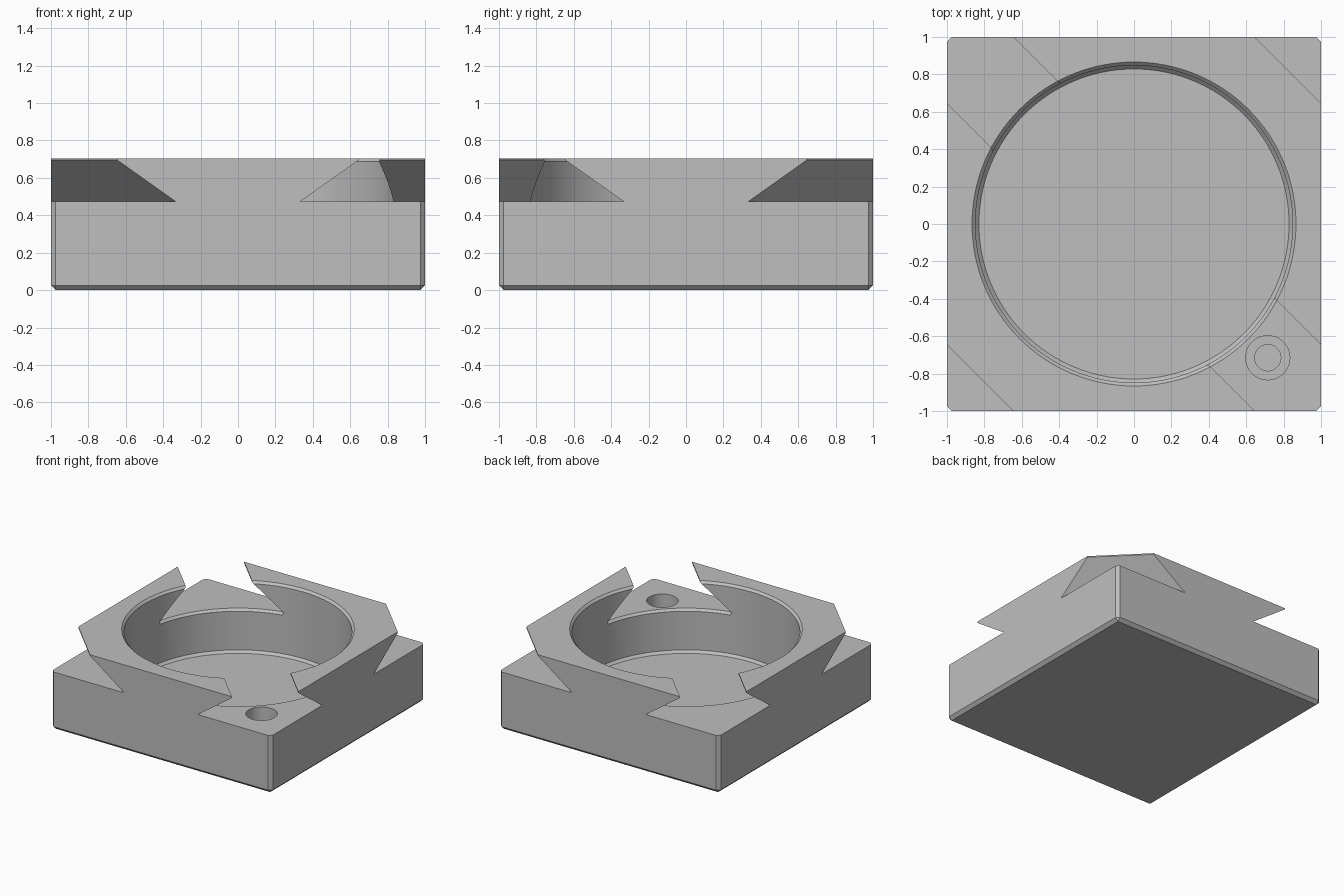
import bpy, bmesh, math
from mathutils import Vector

if "Cube" in bpy.data.objects:
    bpy.data.objects.remove(bpy.data.objects["Cube"], do_unlink=True)

HEIGHT, FLOOR, LIP = 0.705, 0.475, 0.695
CHAMFER = 0.025

grey = bpy.data.materials.new("light grey")
grey.use_nodes = True
grey.diffuse_color = (0.52, 0.52, 0.52, 1)
grey.node_tree.nodes["Principled BSDF"].inputs["Base Color"].default_value = grey.diffuse_color


def to_object(name, bm):
    bmesh.ops.recalc_face_normals(bm, faces=bm.faces)
    mesh = bpy.data.meshes.new(name)
    bm.to_mesh(mesh)
    bm.free()
    mesh.materials.append(grey)
    obj = bpy.data.objects.new(name, mesh)
    bpy.context.scene.collection.objects.link(obj)
    return obj


def diagonal_prism(name, profile):
    """Extrude a (x + y, z) profile along the diagonal."""
    bm = bmesh.new()
    length = 3
    face = bm.faces.new([bm.verts.new(((s - length) / 2, (s + length) / 2, z)) for s, z in profile])
    new = bmesh.ops.extrude_face_region(bm, geom=[face])["geom"]
    verts = [v for v in new if isinstance(v, bmesh.types.BMVert)]
    bmesh.ops.translate(bm, verts=verts, vec=(length, -length, 0))
    return to_object(name, bm)


def lathe(name, profile, centre=(0, 0), steps=128):
    """Revolve a (radius, z) profile that starts and ends off the axis, and cap it."""
    bm = bmesh.new()
    rings = []
    for r, z in profile:
        rings.append([bm.verts.new((centre[0] + r * math.cos(math.tau * i / steps),
                                    centre[1] + r * math.sin(math.tau * i / steps), z))
                      for i in range(steps)])
    for low, high in zip(rings, rings[1:]):
        for i in range(steps):
            j = (i + 1) % steps
            bm.faces.new((low[i], low[j], high[j], high[i]))
    bm.faces.new(rings[0])
    bm.faces.new(rings[-1])
    return to_object(name, bm)


def combine(obj, cutter, operation="DIFFERENCE"):
    mod = obj.modifiers.new(cutter.name, "BOOLEAN")
    mod.operation = operation
    mod.solver = "EXACT"
    mod.object = cutter
    bpy.context.view_layer.objects.active = obj
    bpy.ops.object.modifier_apply(modifier=mod.name)
    bpy.data.objects.remove(cutter, do_unlink=True)


# Block with chamfered upright and bottom edges
bm = bmesh.new()
bmesh.ops.create_cube(bm, size=2)
for v in bm.verts:
    v.co.z = HEIGHT if v.co.z > 0 else 0
edges = [e for e in bm.edges if min(v.co.z for v in e.verts) == 0]
bmesh.ops.bevel(bm, geom=edges, offset=CHAMFER, segments=1, affect="EDGES")
body = to_object("dovetail_housing", bm)

# Round bowl with chamfered rim and floor
combine(body, lathe("bowl_cutter", [(0.829, 0.12), (0.848, 0.14), (0.848, 0.687),
                                    (0.866, HEIGHT), (0.866, 0.8)]))

# Dovetail slot along one diagonal
combine(body, diagonal_prism("slot_cutter", [
    (-0.665, FLOOR), (0.665, FLOOR), (0.355, LIP), (0.355, 0.8), (-0.355, 0.8), (-0.355, LIP)]))

# Undercut on the two other corners
for side in (-1, 1):
    combine(body, diagonal_prism("corner_cutter", [
        (side * s, z) for s, z in [(1.335, FLOOR), (1.645, LIP), (1.645, 0.8), (2.5, 0.8), (2.5, FLOOR)]]))

# Chamfer on the bowl edge inside the slot
lip = lathe("lip_cutter", [(0.838, FLOOR - 0.028), (0.866, FLOOR), (0.866, FLOOR + 0.001)])
combine(lip, diagonal_prism("lip_limit", [(-0.66, 0.4), (0.66, 0.4), (0.66, 0.6), (-0.66, 0.6)]), "INTERSECT")
combine(body, lip)

# Stepped blind hole in the slot floor
hole = (0.715, -0.715)
combine(body, lathe("counterbore_cutter", [(0.118, 0.25), (0.118, 0.6)], hole, 64))
combine(body, lathe("pilot_cutter", [(0.07, 0.1), (0.07, 0.3)], hole, 48))

# Smooth round walls, crisp edges
body.select_set(True)
bpy.context.view_layer.objects.active = body
bpy.ops.object.shade_smooth_by_angle(angle=math.radians(25))
